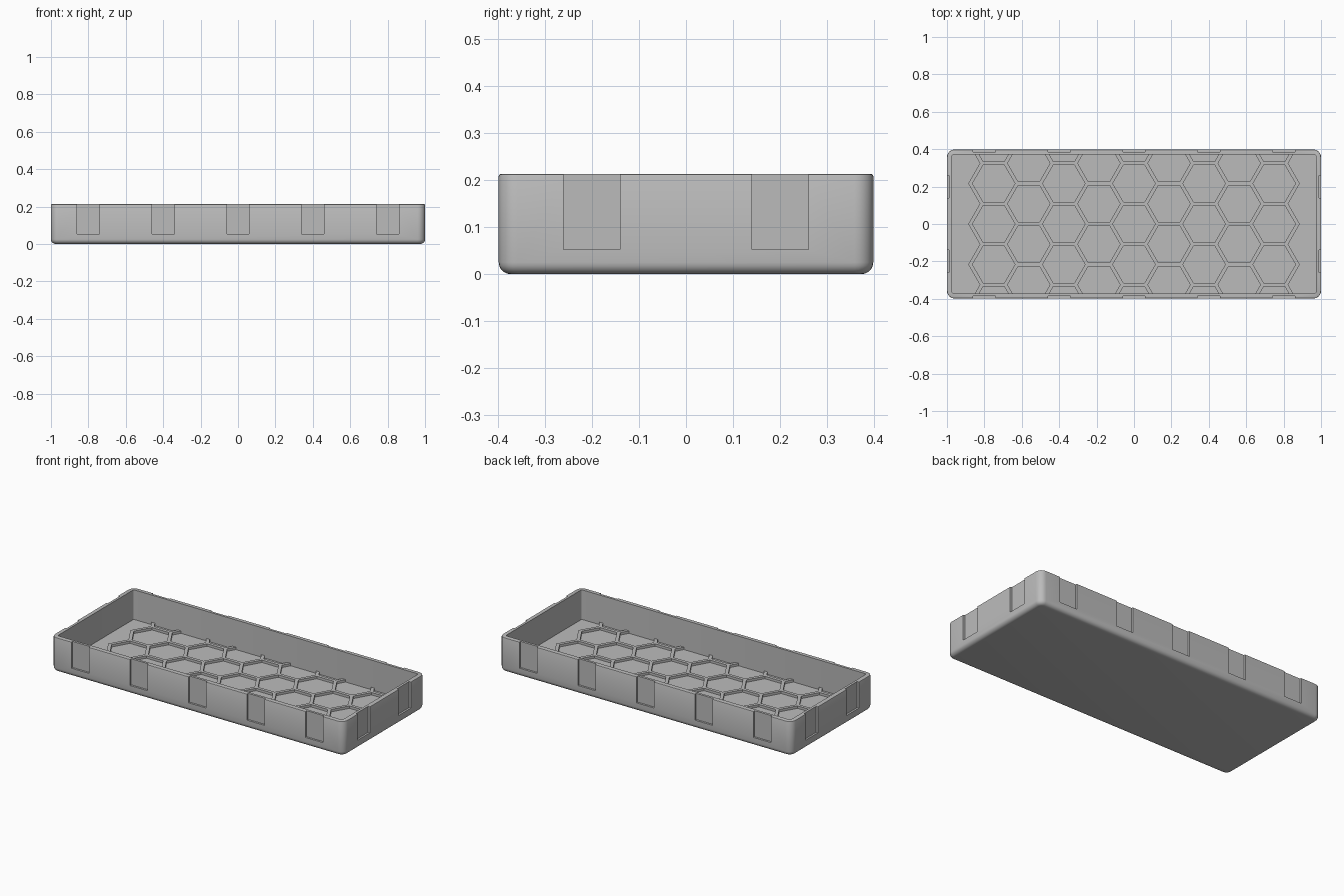
import bpy
import bmesh
import math
from mathutils import Matrix, Vector

cube = bpy.data.objects.get("Cube")
if cube:
    bpy.data.objects.remove(cube, do_unlink=True)

LENGTH, WIDTH, HEIGHT = 2.0, 0.796, 0.213
WALL, FLOOR = 0.027, 0.03
NOTCH_WIDTH, NOTCH_DEPTH, NOTCH_Z = 0.12, 0.012, 0.052
HEX_R, RIB_W, RIB_H = 0.125, 0.02, 0.015

grey = bpy.data.materials.new("neutral_grey")
grey.use_nodes = True
grey.diffuse_color = (0.5, 0.5, 0.5, 1)
grey.node_tree.nodes["Principled BSDF"].inputs["Base Color"].default_value = grey.diffuse_color


def add_box(bm, size, centre, angle=0.0):
    """Add a box turned about z and return its vertices."""
    matrix = (Matrix.Translation(centre) @ Matrix.Rotation(angle, 4, "Z")
              @ Matrix.Diagonal((*size, 1)))
    return bmesh.ops.create_cube(bm, size=1, matrix=matrix)["verts"]


def finish(name, bm):
    mesh = bpy.data.meshes.new(name)
    bm.to_mesh(mesh)
    bm.free()
    mesh.materials.append(grey)
    obj = bpy.data.objects.new(name, mesh)
    bpy.context.collection.objects.link(obj)
    return obj


def bevel(bm, test, width, segments):
    edges = [e for e in bm.edges if test(e)]
    bmesh.ops.bevel(bm, geom=edges, offset=width, segments=segments,
                    profile=0.5, affect="EDGES", clamp_overlap=True)


def level(z):
    return lambda e: all(abs(v.co.z - z) < 1e-4 for v in e.verts)


def upright(e):
    return abs(e.verts[0].co.z - e.verts[1].co.z) > 0.05


# Tray body with rounded corners, bottom edge and rim
bm = bmesh.new()
add_box(bm, (LENGTH, WIDTH, HEIGHT), (0, 0, HEIGHT / 2))
bevel(bm, upright, 0.04, 6)
bevel(bm, level(0), 0.025, 5)
bevel(bm, level(HEIGHT), 0.005, 2)
tray = finish("tray_body", bm)

# Cavity cutter
bm = bmesh.new()
add_box(bm, (LENGTH - 2 * WALL, WIDTH - 2 * WALL, HEIGHT), (0, 0, FLOOR + HEIGHT / 2))
bevel(bm, upright, 0.008, 3)
cavity = finish("cavity_cutter", bm)

# Notch cutters around the four sides
bm = bmesh.new()
z = NOTCH_Z + HEIGHT / 2
for side in (-1, 1):
    for x in (-0.8, -0.4, 0, 0.4, 0.8):
        add_box(bm, (NOTCH_WIDTH, 2 * NOTCH_DEPTH, HEIGHT), (x, side * WIDTH / 2, z))
    for y in (-0.2, 0.2):
        add_box(bm, (2 * NOTCH_DEPTH, NOTCH_WIDTH, HEIGHT), (side * LENGTH / 2, y, z))
notches = finish("notch_cutter", bm)

bpy.context.view_layer.objects.active = tray
for cutter in (cavity, notches):
    cutter.hide_render = True
    mod = tray.modifiers.new(cutter.name, "BOOLEAN")
    mod.operation = "DIFFERENCE"
    mod.solver = "EXACT"
    mod.object = cutter
    bpy.ops.object.modifier_apply(modifier=mod.name)
    bpy.data.objects.remove(cutter, do_unlink=True)

bpy.ops.object.select_all(action="DESELECT")
tray.select_set(True)
bpy.ops.object.shade_smooth_by_angle(angle=math.radians(30))

# Honeycomb ribs on the floor, each shared edge built once
bm = bmesh.new()
limit = WIDTH / 2 - WALL / 2 - 0.005
pitch = HEX_R * math.sqrt(3)
done = set()
for col in range(-4, 5):
    for row in range(-3, 4):
        centre = Vector((col * 1.5 * HEX_R, (row + 0.5 * (col % 2)) * pitch, 0))
        corners = [centre + Vector((HEX_R * math.cos(k * math.pi / 3),
                                    HEX_R * math.sin(k * math.pi / 3), 0)) for k in range(6)]
        for a, b in zip(corners, corners[1:] + corners[:1]):
            mid = (a + b) / 2
            key = (round(mid.x, 3) + 0.0, round(mid.y, 3) + 0.0)
            if key in done:
                continue
            done.add(key)
            # Stop ribs inside the long walls
            if abs(a.y) > abs(b.y):
                a, b = b, a
            if abs(a.y) > limit:
                continue
            if abs(b.y) > limit:
                b = a.lerp(b, (limit - abs(a.y)) / (abs(b.y) - abs(a.y)))
            d = b - a
            mid = (a + b) / 2
            add_box(bm, (d.length + RIB_W * 0.5, RIB_W, RIB_H * 2), (mid.x, mid.y, FLOOR),
                    math.atan2(d.y, d.x))
finish("honeycomb_ribs", bm)
